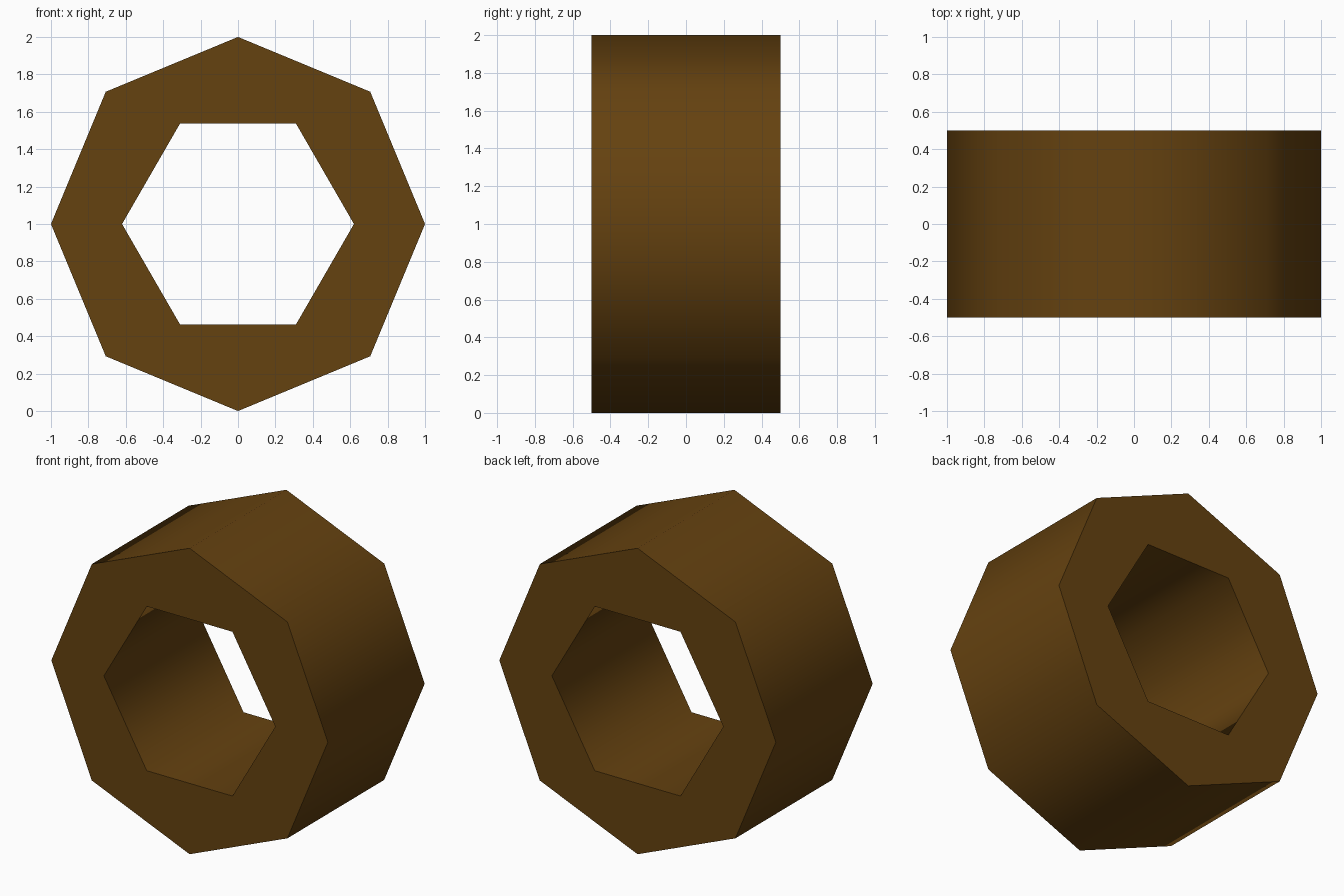
import bpy, bmesh
from math import cos, sin, pi, radians

if "Cube" in bpy.data.objects:
    bpy.data.objects.remove(bpy.data.objects["Cube"])

WIDTH = 1.0


def ring(bm, sides, radius):
    # Closed polygon outline in the front plane, corners on the x axis
    verts = [bm.verts.new((radius * cos(2 * pi * i / sides), -WIDTH / 2,
                           1 + radius * sin(2 * pi * i / sides)))
             for i in range(sides)]
    return [bm.edges.new((verts[i], verts[(i + 1) % sides])) for i in range(sides)]


# Octagonal collar with a hexagonal bore
bm = bmesh.new()
outline = ring(bm, 8, 1.0) + ring(bm, 6, 0.62)
bmesh.ops.triangle_fill(bm, edges=outline, use_beauty=True)
extruded = bmesh.ops.extrude_face_region(bm, geom=bm.faces[:], use_keep_orig=True)
back = [g for g in extruded["geom"] if isinstance(g, bmesh.types.BMVert)]
bmesh.ops.translate(bm, verts=back, vec=(0, WIDTH, 0))
bmesh.ops.recalc_face_normals(bm, faces=bm.faces[:])

mesh = bpy.data.meshes.new("hex_nut")
bm.to_mesh(mesh)
bm.free()
nut = bpy.data.objects.new("hex_nut", mesh)
bpy.context.collection.objects.link(nut)

# Dark bronze colour
mat = bpy.data.materials.new("dark_bronze")
mat.diffuse_color = (0.13, 0.054, 0.005, 1)
mat.use_nodes = True
mat.node_tree.nodes["Principled BSDF"].inputs["Base Color"].default_value = mat.diffuse_color
mesh.materials.append(mat)

# Walls shade smoothly, rims stay sharp
bpy.context.view_layer.objects.active = nut
nut.select_set(True)
bpy.ops.object.shade_smooth_by_angle(angle=radians(65))
